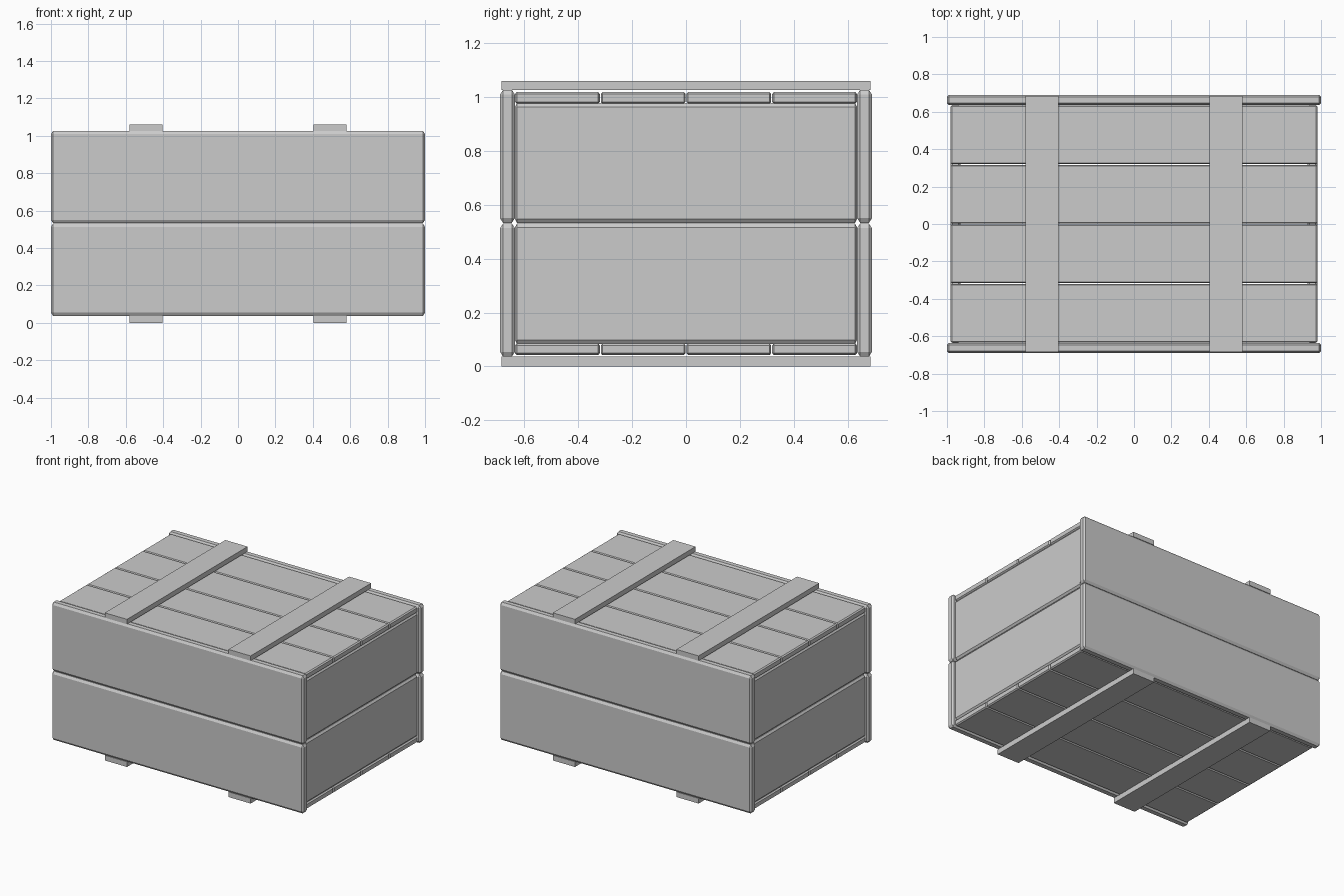
import bpy, bmesh
from itertools import product

if "Cube" in bpy.data.objects:
    bpy.data.objects.remove(bpy.data.objects["Cube"])


def board(name, lo, hi, chamfer=None):
    """Box between two corners, optionally with chamfered edges (x, y, z amounts)."""
    mid = [(a + b) / 2 for a, b in zip(lo, hi)]
    half = [(b - a) / 2 for a, b in zip(lo, hi)]
    bm = bmesh.new()
    for signs in product((-1, 1), repeat=3):
        for axis in (range(3) if chamfer else (None,)):
            # each corner gives one point on each of its three faces
            bm.verts.new([mid[i] + signs[i] * (half[i] - (chamfer[i] if chamfer and i != axis else 0))
                          for i in range(3)])
    bmesh.ops.convex_hull(bm, input=bm.verts)
    bmesh.ops.dissolve_limit(bm, angle_limit=0.01, verts=bm.verts, edges=bm.edges)
    bmesh.ops.recalc_face_normals(bm, faces=bm.faces)
    mesh = bpy.data.meshes.new(name)
    bm.to_mesh(mesh)
    bm.free()
    obj = bpy.data.objects.new(name, mesh)
    bpy.context.collection.objects.link(obj)
    return obj


def sided(s, a, b):
    """Range a..b mirrored to the side s."""
    return (a, b) if s > 0 else (-b, -a)


# Front and back side planks, two high
for label, s in (("front", -1), ("back", 1)):
    y0, y1 = sided(s, 0.635, 0.69)
    for level, z0, z1 in (("lower", 0.037, 0.530), ("upper", 0.533, 1.026)):
        board(f"{label}_{level}_plank", (-1, y0, z0), (1, y1, z1), (0.011, 0.011, 0.017))

# End planks, two high, set between the side planks
for label, s in (("left", -1), ("right", 1)):
    x0, x1 = sided(s, 0.928, 0.982)
    for level, z0, z1 in (("lower", 0.084, 0.530), ("upper", 0.533, 0.977)):
        board(f"{label}_end_{level}_plank", (x0, -0.635, z0), (x1, 0.635, z1), (0.011, 0.008, 0.014))

# Lid and floor, four planks each
for label, z0, z1 in (("lid", 0.975, 1.018), ("floor", 0.042, 0.085)):
    for i in range(4):
        y = -0.477 + i * 0.318
        board(f"{label}_plank_{i + 1}", (-0.982, y - 0.157, z0), (0.982, y + 0.157, z1), (0.009, 0.006, 0.007))

# Cross battens above the lid and below the floor
for label, z0, z1 in (("top", 1.025, 1.06), ("bottom", 0.0, 0.037)):
    for side, s in (("left", -1), ("right", 1)):
        x0, x1 = sided(s, 0.403, 0.579)
        board(f"{label}_{side}_batten", (x0, -0.684, z0), (x1, 0.684, z1))
